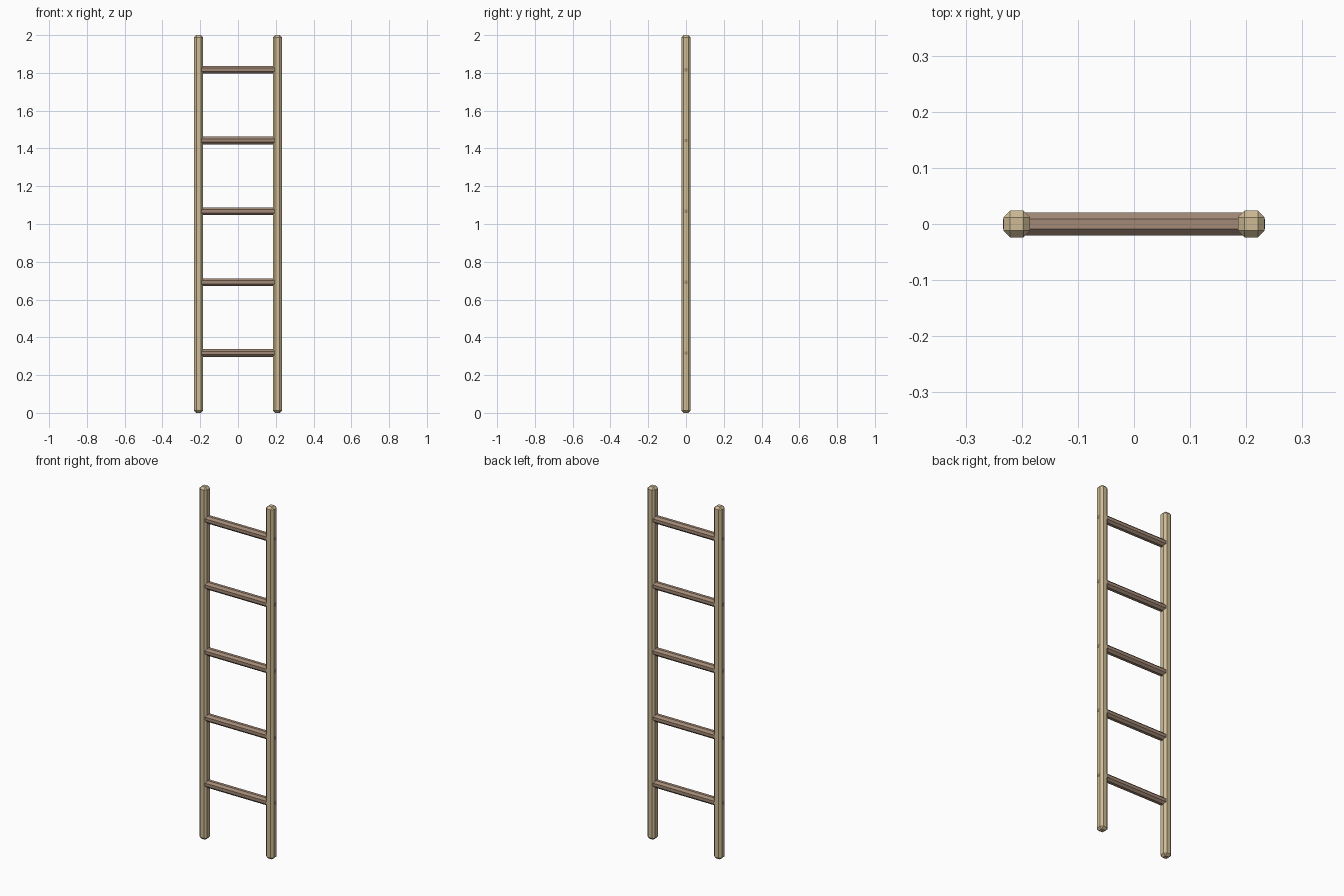
import bpy, bmesh

if "Cube" in bpy.data.objects:
    bpy.data.objects.remove(bpy.data.objects["Cube"])


def material(name, color):
    m = bpy.data.materials.new(name)
    m.diffuse_color = color
    m.use_nodes = True
    m.node_tree.nodes["Principled BSDF"].inputs["Base Color"].default_value = m.diffuse_color
    return m


def chamfered_bar(name, size, location, chamfer, mat):
    """Box with every edge cut by one flat chamfer."""
    bm = bmesh.new()
    bmesh.ops.create_cube(bm, size=1)
    bmesh.ops.scale(bm, vec=size, verts=bm.verts)
    bmesh.ops.bevel(bm, geom=list(bm.edges), offset=chamfer, offset_type='OFFSET',
                    segments=1, affect='EDGES', profile=0.5)
    bmesh.ops.recalc_face_normals(bm, faces=bm.faces)
    mesh = bpy.data.meshes.new(name)
    bm.to_mesh(mesh)
    bm.free()
    mesh.materials.append(mat)
    ob = bpy.data.objects.new(name, mesh)
    ob.location = location
    bpy.context.collection.objects.link(ob)
    return ob


light_wood = material("light_wood", (0.62, 0.50, 0.30, 1))
dark_wood = material("dark_wood", (0.36, 0.25, 0.18, 1))

# Upright side rails
for side, x in (("left", -0.209), ("right", 0.209)):
    chamfered_bar(f"{side}_rail", (0.048, 0.048, 2.0), (x, 0, 1.0), 0.012, light_wood)

# Rungs, with their ends just showing on the outside of the rails
for i in range(5):
    chamfered_bar(f"rung_{i + 1}", (0.467, 0.041, 0.041), (0, 0, 0.317 + i * 0.375),
                  0.012, dark_wood)
